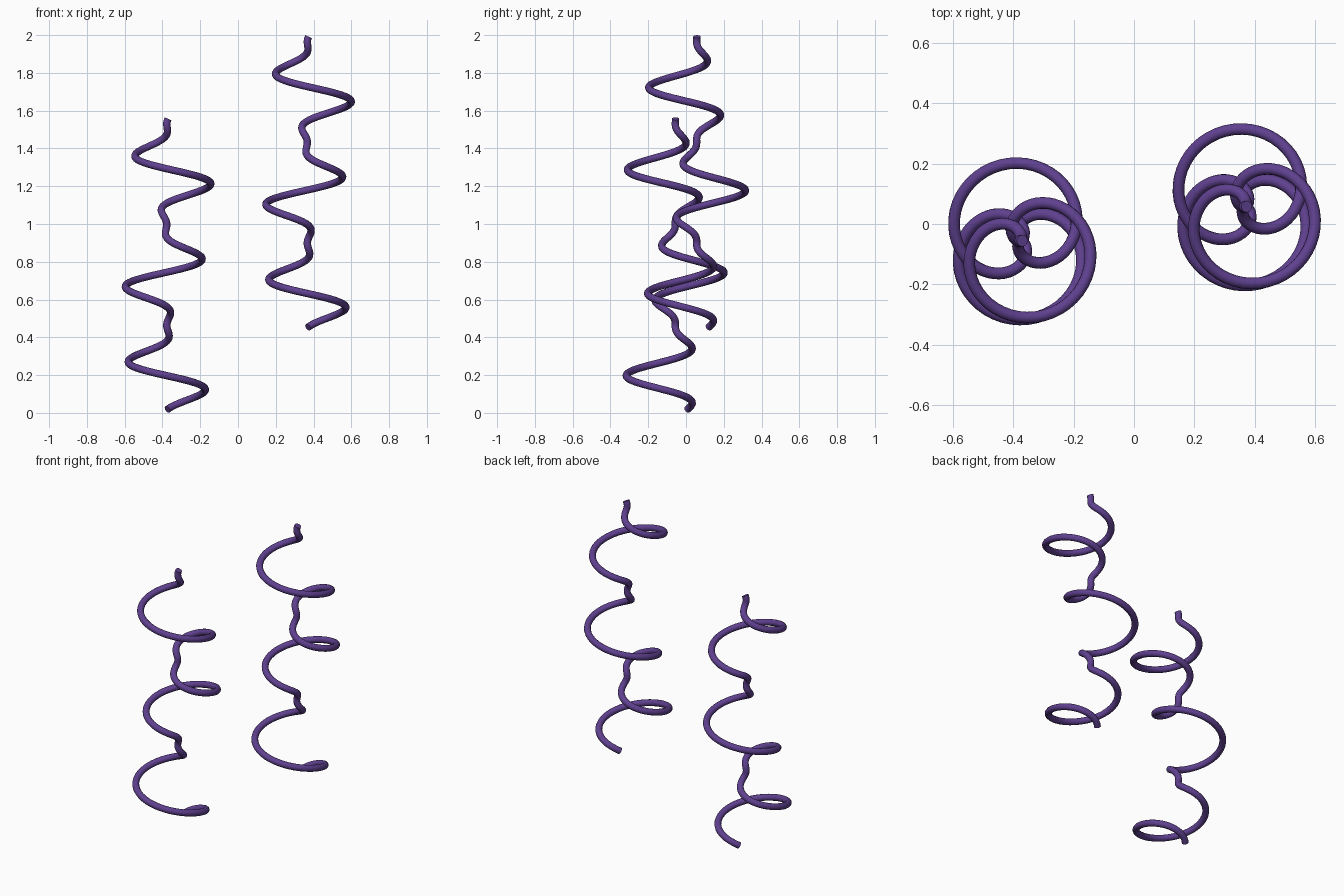
import bpy
import math
from mathutils import Vector

cube = bpy.data.objects.get("Cube")
if cube:
    bpy.data.objects.remove(cube, do_unlink=True)

# Single purple material
purple = bpy.data.materials.new("deep purple")
purple.use_nodes = True
colour = (0.115, 0.052, 0.275, 1)
purple.diffuse_color = colour
purple.node_tree.nodes["Principled BSDF"].inputs["Base Color"].default_value = colour

TUBE = 0.0195         # tube radius
SWELL = 0.26          # widest coil radius
LOBE = 0.533          # height of one swelling
FIRST = 0.197         # height of the first widest point
TURN = math.radians(986)  # clockwise turning per unit of height
START, END = 0.018, 1.557
STEPS = 240


def coil_point(z):
    """Helix whose radius swells and closes to the axis."""
    d = z - FIRST
    r = SWELL * math.cos(math.pi * d / LOBE) ** 2
    a = math.radians(-90) - TURN * d
    return Vector((r * math.cos(a), r * math.sin(a), z))


def make_coil(name, base):
    curve = bpy.data.curves.new(name, "CURVE")
    curve.dimensions = "3D"
    curve.bevel_depth = TUBE
    curve.bevel_resolution = 4
    curve.use_fill_caps = True
    spline = curve.splines.new("POLY")
    spline.points.add(STEPS)
    for i, p in enumerate(spline.points):
        p.co = (*(coil_point(START + (END - START) * i / STEPS) + base), 1)
    curve.materials.append(purple)
    coil = bpy.data.objects.new(name, curve)
    bpy.context.collection.objects.link(coil)
    # Turn the swept tube into a smooth mesh with crisp end caps
    bpy.ops.object.select_all(action="DESELECT")
    coil.select_set(True)
    bpy.context.view_layer.objects.active = coil
    bpy.ops.object.convert(target="MESH")
    bpy.ops.object.shade_smooth_by_angle(angle=math.radians(40))


# Two matching coils, the left one raised
make_coil("right_coil", Vector((-0.377, -0.0565, 0)))
make_coil("left_coil", Vector((0.367, 0.0565, 0.435)))
